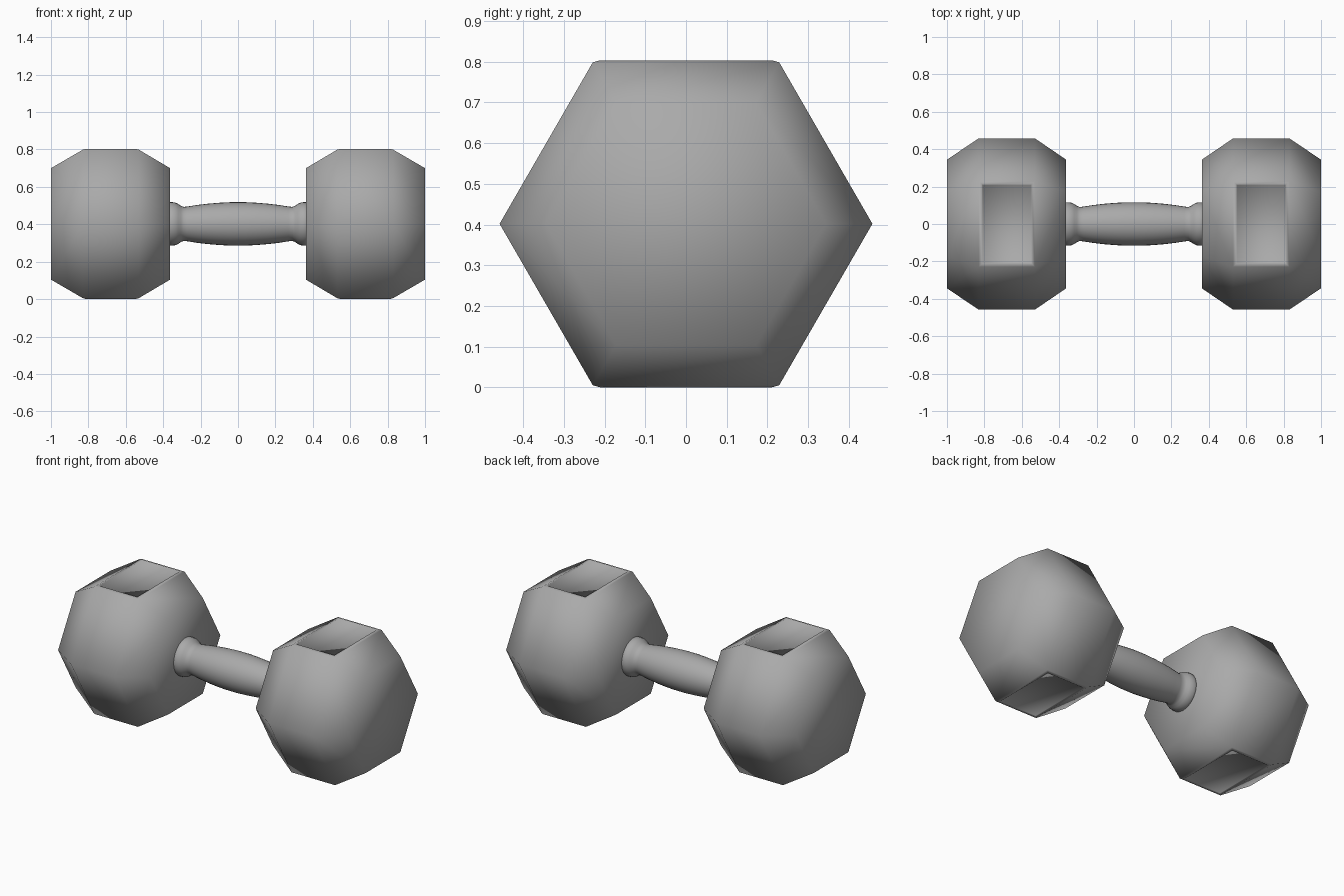
import bpy, bmesh
from math import cos, sin, pi

cube = bpy.data.objects.get("Cube")
if cube:
    bpy.data.objects.remove(cube, do_unlink=True)

MID_Z = 0.402

grey = bpy.data.materials.new("iron grey")
grey.use_nodes = True
grey.diffuse_color = (0.4, 0.4, 0.4, 1)
grey.node_tree.nodes["Principled BSDF"].inputs["Base Color"].default_value = (0.4, 0.4, 0.4, 1)


def loft(name, profile, sides):
    """Lofted rings along x from (x, radius) pairs, capped at both ends."""
    bm = bmesh.new()
    rings = []
    for x, r in profile:
        rings.append([bm.verts.new((x, r * cos(2 * pi * i / sides),
                                    MID_Z + r * sin(2 * pi * i / sides)))
                      for i in range(sides)])
    for a, b in zip(rings, rings[1:]):
        for i in range(sides):
            j = (i + 1) % sides
            bm.faces.new((a[i], a[j], b[j], b[i]))
    bm.faces.new(rings[0])
    bm.faces.new(rings[-1])
    bmesh.ops.recalc_face_normals(bm, faces=bm.faces)
    bm.normal_update()
    return name, bm


def finish(name, bm):
    mesh = bpy.data.meshes.new(name)
    bm.to_mesh(mesh)
    bm.free()
    mesh.materials.append(grey)
    mesh.shade_smooth()
    obj = bpy.data.objects.new(name, mesh)
    bpy.context.collection.objects.link(obj)
    return obj


# Hexagonal heads with a shallow framed panel on the top and bottom flats
for side, sign in (("left", 1), ("right", -1)):
    name, bm = loft(side + "_head",
                    [(sign * x, r) for x, r in
                     ((0.363, 0.344), (0.53, 0.458), (0.83, 0.458), (1.0, 0.344))], 6)
    flats = [f for f in bm.faces if abs(f.normal.z) > 0.95]
    bmesh.ops.inset_individual(bm, faces=flats, thickness=0.025, depth=0.005)
    bmesh.ops.inset_individual(bm, faces=flats, thickness=0.003, depth=-0.004)
    finish(name, bm)

# Handle: gently swollen grip, pinched neck and flared collar at each end
half = [(0.04, 0.116), (0.10, 0.113), (0.16, 0.108), (0.22, 0.101),
        (0.27, 0.093), (0.29, 0.091), (0.305, 0.097), (0.32, 0.107),
        (0.335, 0.114), (0.35, 0.116), (0.38, 0.116)]
profile = [(-x, r) for x, r in reversed(half)] + half
finish(*loft("handle", profile, 32))
